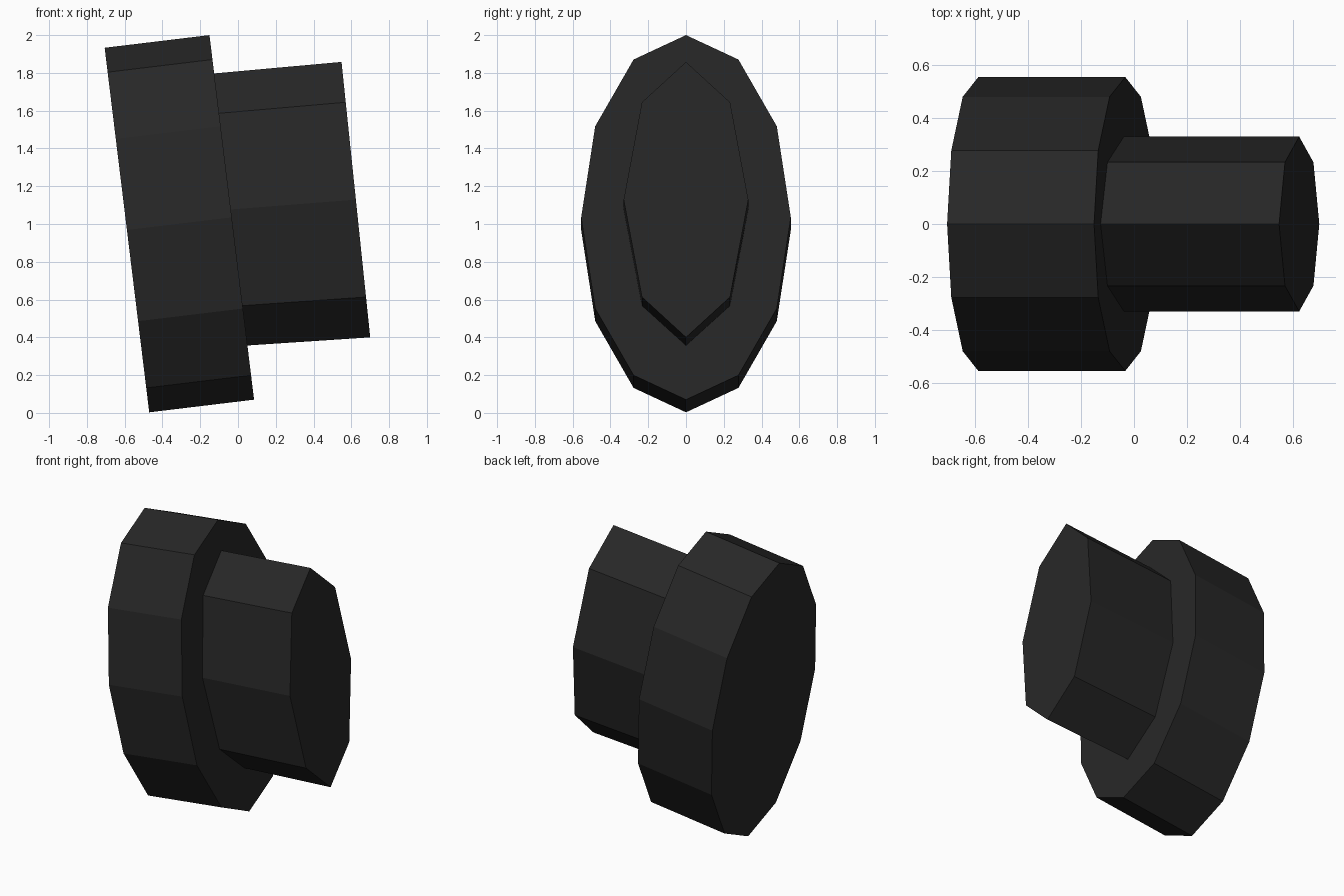
import bpy
import bmesh
from math import sin, cos, tau
from mathutils import Vector

cube = bpy.data.objects.get("Cube")
if cube:
    bpy.data.objects.remove(cube)

# One dark material for the whole part
black = bpy.data.materials.new("matte_black")
black.use_nodes = True
black.diffuse_color = (0.02, 0.02, 0.02, 1)
black.node_tree.nodes["Principled BSDF"].inputs["Base Color"].default_value = black.diffuse_color


def oval_prism(name, sides, half_width, start, start_up, end, end_up):
    """Flat-sided oval prism between two tilted end caps, given by centre and half-height vector in x, z."""
    bm = bmesh.new()
    rings = []
    for (cx, cz), (ux, uz) in ((start, start_up), (end, end_up)):
        centre, up = Vector((cx, 0, cz)), Vector((ux, 0, uz))
        side = Vector((0, half_width, 0))
        angles = [tau * i / sides for i in range(sides)]
        rings.append([bm.verts.new(centre + up * cos(a) + side * sin(a)) for a in angles])
    a, b = rings
    bm.faces.new(a)
    bm.faces.new(b)
    for i in range(sides):
        j = (i + 1) % sides
        bm.faces.new((a[i], a[j], b[j], b[i]))
    bmesh.ops.recalc_face_normals(bm, faces=bm.faces)
    mesh = bpy.data.meshes.new(name)
    bm.to_mesh(mesh)
    bm.free()
    mesh.materials.append(black)
    obj = bpy.data.objects.new(name, mesh)
    bpy.context.collection.objects.link(obj)
    return obj


# Wide twelve-sided head
head_up = (-0.118, 0.965)
oval_prism("button_head", 12, 0.555, (-0.588, 0.968), head_up, (-0.033, 1.035), head_up)

# Narrower eight-sided stem, seated just inside the head
oval_prism("button_stem", 8, 0.33, (-0.05, 1.076), (-0.088, 0.72), (0.624, 1.129), (-0.076, 0.729))
